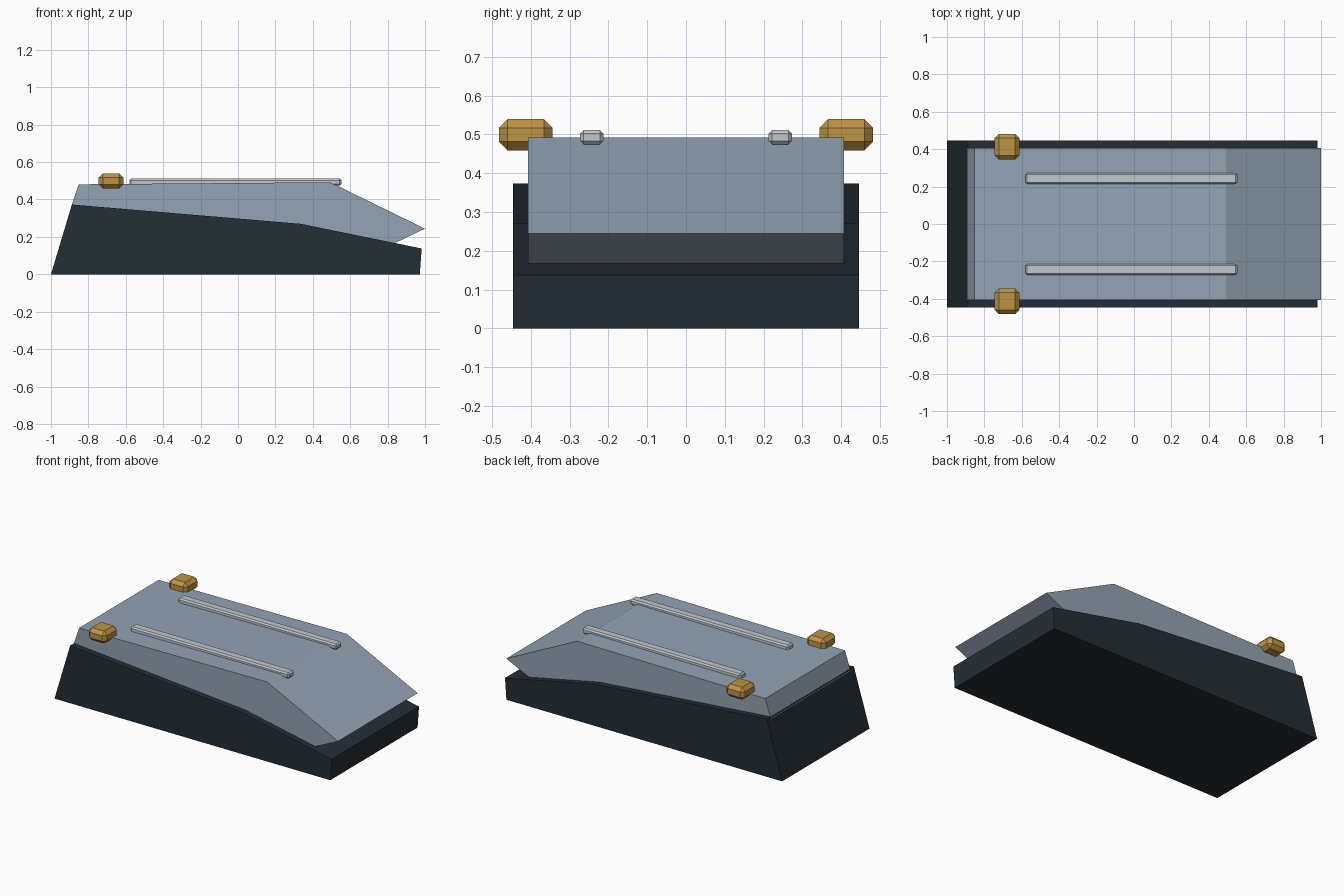
import bpy, bmesh

if "Cube" in bpy.data.objects:
    bpy.data.objects.remove(bpy.data.objects["Cube"])


def srgb(h):
    vals = [int(h[i:i + 2], 16) / 255 for i in (0, 2, 4)]
    return [v / 12.92 if v <= 0.04045 else ((v + 0.055) / 1.055) ** 2.4 for v in vals] + [1.0]


def material(name, hexcol):
    m = bpy.data.materials.new(name)
    m.diffuse_color = srgb(hexcol)
    m.use_nodes = True
    m.node_tree.nodes["Principled BSDF"].inputs["Base Color"].default_value = m.diffuse_color
    return m


DARK = material("dark slate", "232E35")
BLUE = material("blue grey", "93A3B4")
SILVER = material("silver", "C0C8CC")
AMBER = material("amber", "BE9444")


def finish(name, bm, mat):
    bmesh.ops.recalc_face_normals(bm, faces=bm.faces)
    me = bpy.data.meshes.new(name)
    bm.to_mesh(me)
    bm.free()
    me.materials.append(mat)
    ob = bpy.data.objects.new(name, me)
    bpy.context.collection.objects.link(ob)
    return ob


def extrude_profile(name, pts, half_width, mat):
    """Closed x-z profile extruded symmetrically along y."""
    bm = bmesh.new()
    a = [bm.verts.new((x, -half_width, z)) for x, z in pts]
    b = [bm.verts.new((x, half_width, z)) for x, z in pts]
    bm.faces.new(a)
    bm.faces.new(b[::-1])
    n = len(pts)
    for i in range(n):
        j = (i + 1) % n
        bm.faces.new((a[i], b[i], b[j], a[j]))
    return finish(name, bm, mat)


def bevel_box(name, lo, hi, bevel, mat):
    bm = bmesh.new()
    bmesh.ops.create_cube(bm, size=1)
    for v in bm.verts:
        v.co = [(l + h) / 2 + c * (h - l) for l, h, c in zip(lo, hi, v.co)]
    bmesh.ops.bevel(bm, geom=bm.edges[:], offset=bevel, segments=1,
                    affect='EDGES', profile=0.5)
    return finish(name, bm, mat)


# Dark wedge base
extrude_profile("base", [(-1, 0), (0.972, 0), (0.982, 0.138),
                         (0.335, 0.27), (-0.888, 0.373)], 0.446, DARK)

# Upper shell; its lower edge sinks just below the top of the base
extrude_profile("upper_shell", [(-0.892, 0.36), (-0.852, 0.481), (0.493, 0.492),
                                (1.0, 0.244), (0.82, 0.158), (0.335, 0.26)],
                0.407, BLUE)

# Roof rails and corner lamps, one per side
for side, s in (("front", -1), ("back", 1)):
    y0, y1 = sorted((s * 0.213, s * 0.273))
    bevel_box(side + "_roof_rail", (-0.58, y0, 0.474), (0.553, y1, 0.511), 0.009, SILVER)
    y0, y1 = sorted((s * 0.344, s * 0.482))
    bevel_box(side + "_corner_lamp", (-0.745, y0, 0.459), (-0.613, y1, 0.539), 0.022, AMBER)
